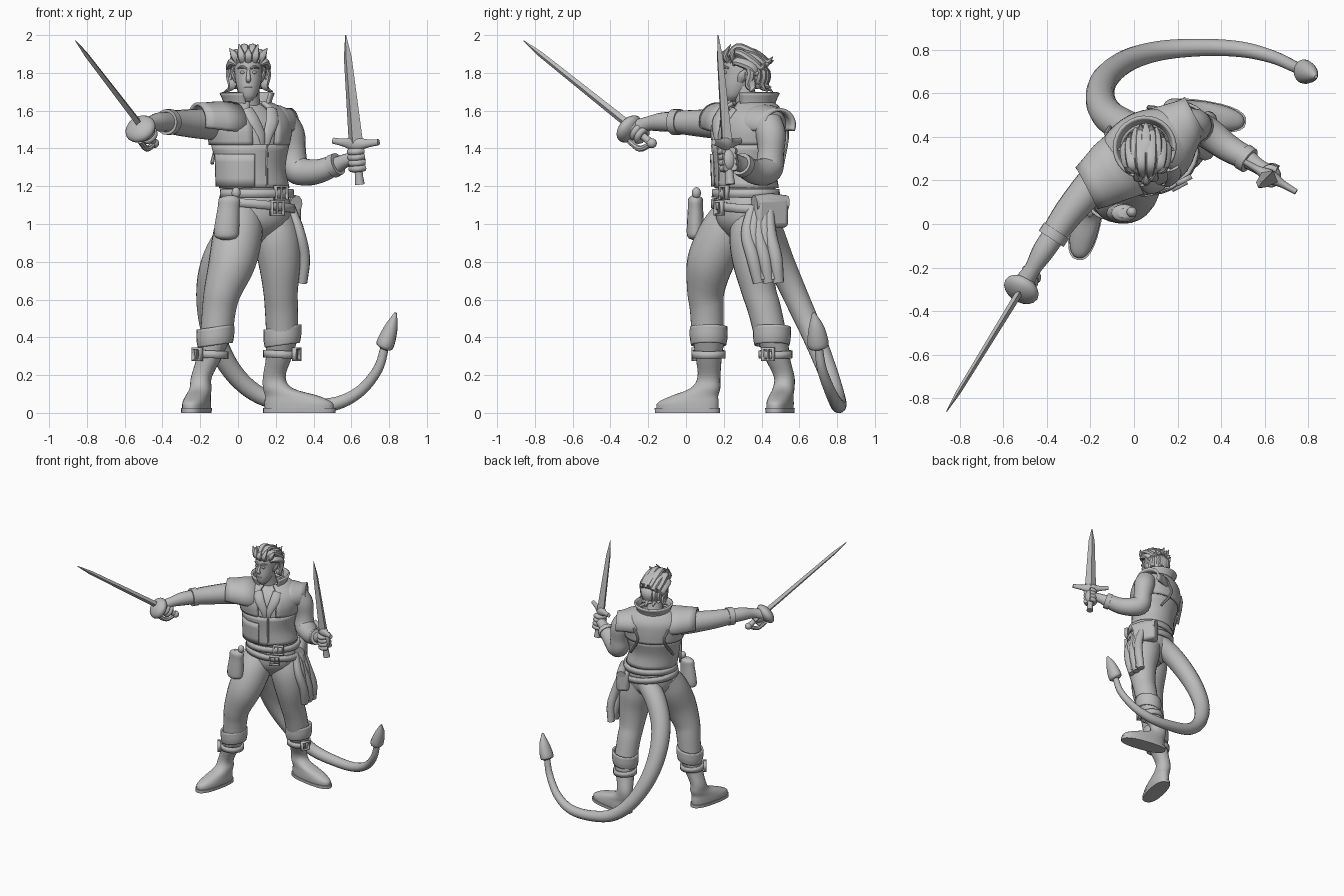
import bpy, bmesh, math
from mathutils import Vector, Matrix

old = bpy.data.objects.get("Cube")
if old:
    bpy.data.objects.remove(old)

grey = bpy.data.materials.new("plain grey")
grey.use_nodes = True
grey.diffuse_color = (.5, .5, .5, 1)
for node in grey.node_tree.nodes:
    if node.type == 'BSDF_PRINCIPLED':
        node.inputs["Base Color"].default_value = (.5, .5, .5, 1)

X, Y, Z = Vector((1, 0, 0)), Vector((0, 1, 0)), Vector((0, 0, 1))
LEFT, FRONT = Vector((.89, .46, 0)), Vector((.46, -.89, 0))  # turned torso axes
parts = []


def finish(name, bm, thick=0, bevel=0):
    bmesh.ops.recalc_face_normals(bm, faces=bm.faces)
    mesh = bpy.data.meshes.new(name)
    bm.to_mesh(mesh)
    bm.free()
    obj = bpy.data.objects.new(name, mesh)
    bpy.context.scene.collection.objects.link(obj)
    mesh.materials.append(grey)
    if thick:
        mod = obj.modifiers.new("thickness", 'SOLIDIFY')
        mod.thickness, mod.offset = thick, 0
    if bevel:
        mod = obj.modifiers.new("soft edges", 'BEVEL')
        mod.width, mod.segments = bevel, 3
    parts.append(obj)


def sweep(name, rings, arc=(0, 1), thick=0, sides=24, power=1):
    """Skin a list of (centre, side axis, up axis) ellipses; power below one squares them."""
    bm = bmesh.new()
    full = arc == (0, 1)
    count = sides if full else sides + 1
    angles = [math.tau * (arc[0] + (arc[1] - arc[0]) * k / sides) for k in range(count)]
    flat = [[math.copysign(abs(f(t)) ** power, f(t)) for f in (math.cos, math.sin)] for t in angles]
    loops = [[bm.verts.new(c + s * p + u * q) for p, q in flat] for c, s, u in rings]
    for a, b in zip(loops, loops[1:]):
        for k in range(sides):
            j = (k + 1) % count
            bm.faces.new((a[k], a[j], b[j], b[k]))
    if full and not thick:
        bm.faces.new(loops[0])
        bm.faces.new(loops[-1])
    finish(name, bm, thick)


def smooth(rows, steps=4):
    p = [Vector(r) for r in rows]
    p = [p[0] * 2 - p[1]] + p + [p[-1] * 2 - p[-2]]
    out = []
    for a, b, c, d in zip(p, p[1:], p[2:], p[3:]):
        for k in range(steps):
            t = k / steps
            out.append((b * 2 + (c - a) * t + (a * 2 - b * 5 + c * 4 - d) * t * t
                        + (b * 3 - a - c * 3 + d) * t ** 3) * .5)
    return out + [p[-2]]


def tube(name, rows, flat=1, hint=(.3, .5, .8), sides=16, steps=4):
    pts, hint, rings = smooth(rows, steps), Vector(hint), []
    for i, p in enumerate(pts):
        along = Vector((pts[min(i + 1, len(pts) - 1)] - pts[max(i - 1, 0)])[:3]).normalized()
        hint = (hint - along * hint.dot(along)).normalized()
        r = max(p[3], .001)
        rings.append((Vector(p[:3]), hint * r, along.cross(hint) * r * flat))
    sweep(name, rings, sides=sides)


def loft(name, rows, across=X, ahead=Y, tilt=0, steps=4, **options):
    rings = [(Vector(r[:3]), (across + Z * tilt) * r[3], ahead * r[4]) for r in smooth(rows, steps)]
    sweep(name, rings, **options)


def at(a, b, z):
    return Vector((.06, .33, z)) + LEFT * a + FRONT * b


def body(name, rows, **options):
    loft(name, [(*at(*r[:3]), *r[3:]) for r in rows], LEFT, FRONT, **options)


def solid(name, loc, size, facing=Z, box=False, bevel=.012):
    bm = bmesh.new()
    place = (Matrix.Translation(loc) @ Vector(facing).to_track_quat('Z', 'Y').to_matrix().to_4x4()
             @ Matrix.Diagonal((*size, 1)))
    if box:
        bmesh.ops.create_cube(bm, size=2, matrix=place)
    else:
        bmesh.ops.create_uvsphere(bm, u_segments=20, v_segments=12, radius=1, matrix=place)
    finish(name, bm, bevel=bevel if box else 0)


def buckle(name, centre, across, out, r):
    s, u = across * r + Z * r, across * r - Z * r
    sweep(name, [(centre - out * .012, s, u), (centre + out * .012, s, u)], thick=.014, sides=4)
    solid(name + "_prong", centre, (.005, r, .006), out, True, .002)


def fist(name, centre, axis):
    centre, axis = Vector(centre), Vector(axis).normalized()
    p = axis.orthogonal().normalized()
    q = axis.cross(p)
    solid(name + "_palm", centre, (.042, .042, .062), axis)
    for k in range(4):
        mid = centre + axis * (k - 1.5) * .03
        ring = [mid + (p * math.cos(t) + q * math.sin(t)) * .036 for t in range(6)]
        tube(name + "_finger", [(*v, .018) for v in ring], sides=10)


# torso, trousers and legs
body("torso", [(.03, .02, .9, .07, .07), (.03, .03, 1, .17, .145), (.03, .03, 1.1, .185, .155),
               (.02, .02, 1.18, .175, .145), (0, .02, 1.3, .172, .143), (0, 0, 1.45, .2, .16),
               (0, -.01, 1.55, .2, .14), (0, -.02, 1.6, .15, .11), (0, -.02, 1.64, .07, .07)])
tube("right_leg", [(.02, .26, 1.06, .11), (0, .2, .95, .13), (-.03, .13, .8, .125), (-.08, .105, .65, .1),
                   (-.1, .11, .55, .09), (-.115, .115, .4, .085)], sides=24)
tube("left_leg", [(.16, .36, 1.06, .11), (.2, .355, .93, .125), (.22, .36, .8, .113), (.225, .385, .65, .092),
                  (.23, .415, .55, .088), (.235, .45, .4, .085)], sides=24)

# boots with folded cuffs, straps and buckles
for side, heel, toe, top, out in (("right", (-.18, .18), (-.26, -.165), (-.12, .12), (-.8, -.6)),
                                  ("left", (.133, .53), (.515, .465), (.235, .455), (.9, -.4))):
    heel, toe, top = (Vector((*v, 0)) for v in (heel, toe, top))
    out = Vector((*out, 0)).normalized()
    ahead = (toe - heel).normalized()
    across, half = ahead.cross(Z), (toe - heel).length / 2
    middle, ankle = (heel + toe) / 2, heel + ahead * .06
    sole = [(*middle, half, .066), (*(middle + Z * .025), half, .068)]
    loft(side + "_sole", sole, ahead, across, steps=1, power=.8)
    upper = [middle + Z * .02, middle + Z * .055 - ahead * .005, middle + Z * .09 - ahead * .04,
             ankle + Z * .13 + ahead * .02, ankle + Z * .19, ankle.lerp(top, .55) + Z * .29, top + Z * .4]
    sizes = [(half - .008, .064), (half - .012, .064), (half - .05, .06), (.08, .056), (.06, .054), (.068, .066), (.085, .083)]
    loft(side + "_boot", [(*v, *s) for v, s in zip(upper, sizes)], ahead, across, power=.88)
    loft(side + "_cuff", [(*(top + Z * z), r, r) for z, r in ((.36, .086), (.4, .093), (.455, .093))],
         tilt=.15, thick=.014)
    strap = ankle.lerp(top, .72)
    loft(side + "_strap", [(*(strap + Z * z), .082, .082) for z in (.29, .33)], tilt=-.05, thick=.016, steps=1)
    buckle(side + "_strap_buckle", strap + out * .095 + Z * .31, out.cross(Z), out, .03)

# fitted vest, yoke, flared shoulder caps and standing collar
body("corset", [(.02, .02, 1.19, .184, .154), (0, .02, 1.3, .18, .152), (0, .01, 1.42, .206, .172)], thick=.018)
body("corset_side_panel", [(0, .02, 1.2, .195, .165), (0, .02, 1.37, .2, .172)], arc=(.3, .52), thick=.014)
body("yoke", [(0, 0, 1.42, .212, .176), (0, 0, 1.5, .225, .178), (0, -.01, 1.57, .22, .162),
              (0, -.02, 1.62, .16, .125), (0, -.02, 1.64, .11, .1)], arc=(.3, 1.2), thick=.02, sides=36)
caps = {"right": [(-.1, 0, 1.53, .155, .11), (-.2, .005, 1.535, .135, .105), (-.27, .015, 1.54, .115, .095), (-.32, .02, 1.545, .1, .09)],
        "left": [(.1, -.01, 1.53, .15, .1), (.18, -.02, 1.53, .125, .09), (.23, -.035, 1.525, .1, .08), (.27, -.05, 1.525, .085, .08)]}
for s, side in ((-1, "right"), (1, "left")):
    sweep(side + "_shoulder_cap", [(at(a, b, z), FRONT * w, Z * h) for a, b, z, w, h in caps[side]],
          arc=(-.06, .56), thick=.018)
    edge = [at(s * .07, .12, 1.61), at(s * .055, .16, 1.55), at(s * .02, .178, 1.47), at(s * .012, .175, 1.4)]
    tube(side + "_lapel", [(*v, r) for v, r in zip(edge, (.03, .035, .025, .01))], .4, LEFT, 10)
    brace = [at(s * .13, -.16, 1.54), at(s * .1, -.178, 1.45), at(s * .16, -.12, 1.32)]
    tube(side + "_back_seam", [(*v, .01) for v in brace], sides=8)
tube("front_seam", [(*at(.01, .176, 1.2), .009), (*at(.01, .176, 1.3), .009), (*at(.01, .185, 1.42), .009)], sides=8)
body("collar", [(0, -.02, 1.58, .115, .11), (0, -.02, 1.64, .12, .118), (0, -.025, 1.695, .14, .138)],
     arc=(.34, 1.16), thick=.014)

# belts, pouches and hanging sash
body("upper_belt", [(.03, .03, 1.14, .196, .165), (.03, .03, 1.185, .192, .162)], thick=.018, steps=1)
body("lower_belt", [(.03, .03, 1.075, .2, .169), (.03, .03, 1.12, .199, .168)], tilt=-.1, thick=.018, steps=1)
buckle("upper_buckle", at(.09, .192, 1.165), LEFT, FRONT, .034)
buckle("lower_buckle", at(.06, .205, 1.085), LEFT, FRONT, .034)
tube("hip_flask", [(-.045, .05, 1.15, .03), (-.045, .05, 1.13, .056), (-.05, .05, 1.08, .058), (-.06, .05, .97, .066),
                   (-.06, .05, .93, .058), (-.06, .05, .915, .02)], .7, X)
solid("flask_stopper", (-.01, .055, 1.165), (.024, .024, .03))
solid("left_pouch", at(.225, -.01, 1.06), (.048, .08, .095), FRONT, True, .025)
tube("pouch_flap", [(*at(.235, b - .01, 1.115 - abs(b) * .1), .046) for b in (-.095, 0, .095)], .8, Z, 12)
for k in range(5):
    tube("sash_fold", [(.28, .35 + k * .022, 1.09, .025), (.325, .325 + k * .03, .95, .034),
                       (.35 - k % 2 * .02, .355 + k * .03, .82, .035),
                       (.34, .385 + k * .026, .69 + k % 2 * .015, .03)], .9, Y, 12)

# tail with a spade tip
tube("tail", [(.08, .4, 1.05, .08), (-.03, .44, .95, .08), (-.12, .5, .8, .074), (-.155, .58, .62, .067),
              (-.13, .67, .42, .06), (-.03, .75, .22, .052), (.12, .795, .09, .046), (.32, .81, .042, .04),
              (.5, .8, .045, .036), (.64, .765, .11, .03), (.74, .72, .23, .026), (.78, .7, .36, .022)], steps=6)
tube("tail_tip", [(.77, .703, .34, .03), (.778, .7, .36, .056), (.81, .69, .45, .042), (.835, .675, .53, .008)], .85)

# right arm and rapier
tube("right_arm", [(-.12, .26, 1.52, .078), (-.2, .17, 1.53, .08), (-.3, .05, 1.535, .07), (-.37, -.05, 1.54, .06)])
tube("right_sleeve_band", [(-.355, -.03, 1.54, .068), (-.38, -.068, 1.54, .068)], steps=1, sides=20)
tube("right_forearm", [(-.36, -.04, 1.54, .054), (-.42, -.13, 1.54, .05), (-.465, -.205, 1.53, .038), (-.5, -.26, 1.51, .044)])
hand, tip = Vector((-.495, -.265, 1.495)), Vector((-.86, -.86, 1.97))
lunge = (tip - hand).normalized()
fist("right_hand", hand, lunge)
tube("rapier_grip", [(*(hand - lunge * .12), .02), (*(hand + lunge * .08), .018)], steps=1)
solid("rapier_pommel", hand - lunge * .12, (.026, .026, .026))
solid("rapier_shell", hand + lunge * .05 - Z * .02, (.086, .082, .045), lunge)
bow = [hand + lunge * .05 - Z * .085, hand - lunge * .03 - Z * .08, hand - lunge * .12]
tube("rapier_knuckle_bow", [(*v, .016) for v in bow], sides=8)
tube("rapier_blade", [(*hand, .023), (*hand.lerp(tip, .85), .015), (*tip, .003)], .75, Z, 4, 1)

# left arm and dagger
tube("left_arm", [(.24, .43, 1.54, .078), (.275, .45, 1.47, .08), (.29, .45, 1.38, .07), (.3, .44, 1.3, .076),
                  (.35, .41, 1.275, .073), (.43, .35, 1.28, .064), (.52, .3, 1.315, .055)])
tube("left_sleeve_band", [(.5, .31, 1.305, .063), (.53, .29, 1.318, .061)], steps=1, sides=20)
tube("left_wrist", [(.52, .3, 1.31, .045), (.57, .265, 1.335, .036), (.62, .235, 1.345, .036)])
low, high = Vector((.645, .235, 1.21)), Vector((.57, .17, 2))
rise, wide = high - low, Vector((.86, -.5, -.03))
fist("left_hand", low.lerp(high, .165), rise)
tube("dagger_grip", [(*low, .026), (*low.lerp(high, .05), .022), (*low.lerp(high, .28), .02)], steps=1)
cross = low.lerp(high, .28)
tube("dagger_guard", [(*(cross + wide * w + Z * z), r) for w, z, r in
     ((-.14, .006, .016), (-.07, -.003, .022), (0, -.008, .04), (.07, -.003, .022), (.14, .006, .016))], .8, Z)
tube("dagger_blade", [(*cross, .044), (*low.lerp(high, .85), .024), (*high, .003)], .75, wide, 4, 1)

# neck, head and face
hx, hy = .055, .29
tube("neck", [(.06, .34, 1.58, .065), (.058, .32, 1.65, .058), (hx, .3, 1.74, .056)])
loft("head", [(hx, hy + o, z, a, b) for z, o, a, b in
     ((1.655, -.048, .022, .024), (1.68, -.036, .045, .052), (1.73, -.02, .063, .076), (1.79, 0, .073, .092),
      (1.85, .005, .073, .095), (1.9, .01, .055, .07), (1.92, .01, .02, .03))])
tube("nose", [(hx, hy - .085, 1.815, .008), (hx, hy - .1, 1.785, .011), (hx, hy - .102, 1.765, .014), (hx, hy - .08, 1.753, .01)], sides=10)
solid("upper_lip", (hx, hy - .087, 1.722), (.024, .01, .005))
solid("lower_lip", (hx, hy - .083, 1.711), (.02, .01, .006))
for s in (-1, 1):
    solid("eye", (hx + s * .03, hy - .08, 1.803), (.014, .01, .008))
    tube("brow", [(hx + s * x, hy - y, z, r) for x, y, z, r in
         ((.01, .094, 1.822, .006), (.032, .086, 1.832, .008), (.056, .065, 1.825, .004))], sides=8)
    tube("ear", [(hx + s * x, hy + y, z, r) for x, y, z, r in
         ((.066, -.005, 1.75, .012), (.078, .01, 1.785, .024), (.09, .035, 1.825, .004))], .5, Y, 10)
    # flicked lock at the jaw
    tube("side_lock", [(hx + s * x, hy + y, z, r) for x, y, z, r in
         ((.075, .03, 1.84, .02), (.09, .05, 1.77, .026), (.095, .06, 1.72, .02), (.13, .05, 1.7, .003))], .7, Y, 8)

# swept back hair
solid("scalp", (hx, hy + .03, 1.845), (.08, .105, .075))
for i in range(-4, 5):
    s = i / 4
    dip, lift = s * s, i % 2 * .025
    tube("crown_lock", [(hx + s * .06, hy - .085 + dip * .05, 1.865 - dip * .02, .012),
                        (hx + s * .085, hy - .02, 1.915 - dip * .055 + lift, .024),
                        (hx + s * .095, hy + .07 - dip * .02, 1.905 - dip * .07, .028),
                        (hx + s * .09, hy + .14 - dip * .06, 1.86 - dip * .06, .022),
                        (hx + s * .1, hy + .175 - dip * .08, 1.865 - dip * .06 + lift, .002)], .8, X, 8)
    tube("nape_lock", [(hx + s * .07, hy + .07 - dip * .05, 1.86, .024), (hx + s * .09, hy + .135 - dip * .08, 1.8, .03),
                       (hx + s * .085, hy + .13 - dip * .09, 1.735, .024),
                       (hx + s * .11, hy + .17 - dip * .11, 1.7 + lift, .002)], .8, X, 8)
    if i % 2 == 0:
        tube("front_spike", [(hx + s * .055, hy - .075 + dip * .04, 1.855, .018), (hx + s * .075, hy - .095 + dip * .05, 1.895, .022),
                             (hx + s * .1, hy - .06 + dip * .03, 1.96 - dip * .03 - (i == 0) * .03, .002)], .7, X, 8)

# shading
bpy.ops.object.select_all(action='DESELECT')
for obj in parts:
    obj.select_set(True)
bpy.context.view_layer.objects.active = parts[0]
bpy.ops.object.shade_smooth_by_angle(angle=math.radians(40))
